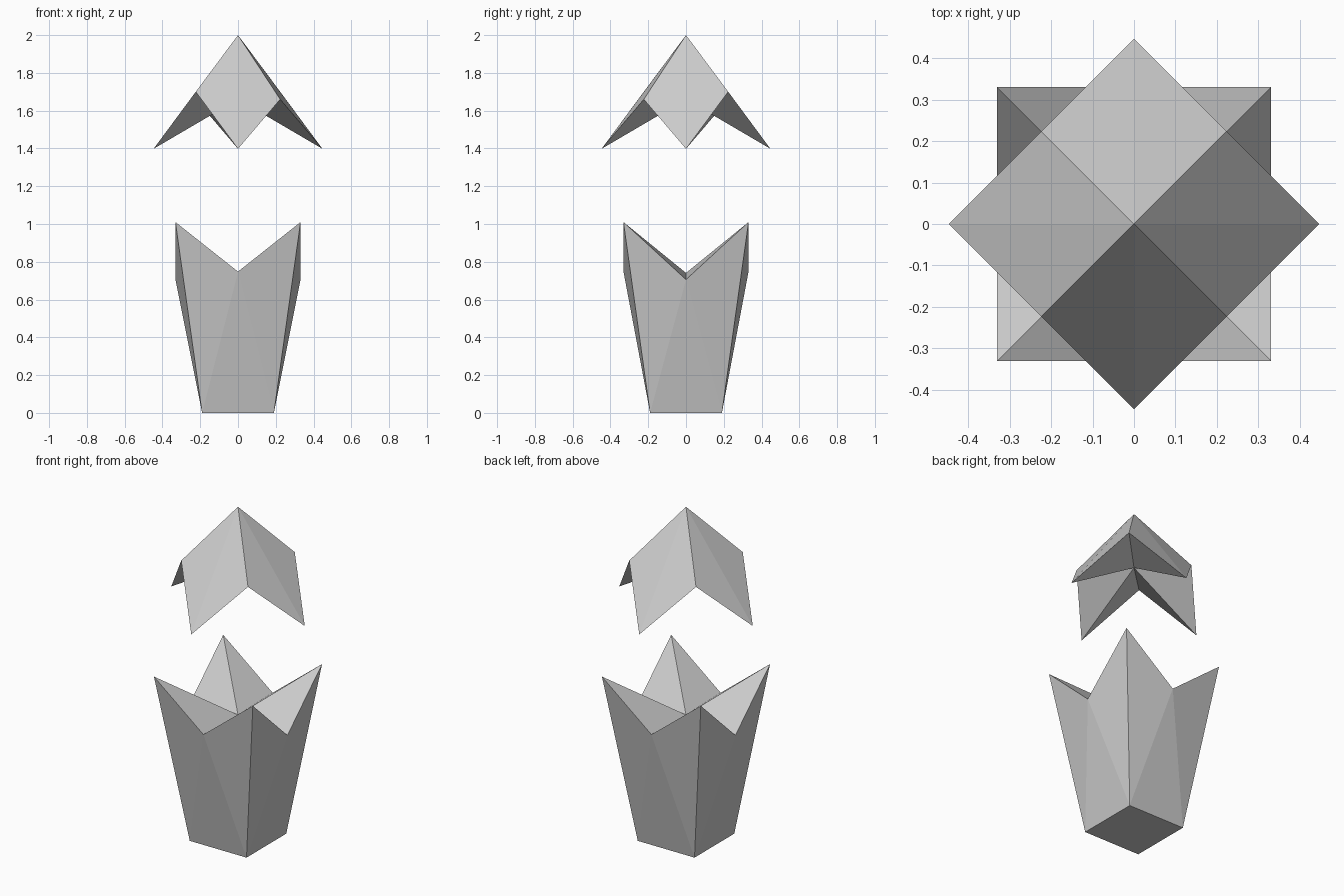
import bpy

if "Cube" in bpy.data.objects:
    bpy.data.objects.remove(bpy.data.objects["Cube"])


def make_object(name, verts, faces):
    mesh = bpy.data.meshes.new(name)
    mesh.from_pydata(verts, [], faces)
    mesh.update()
    obj = bpy.data.objects.new(name, mesh)
    bpy.context.collection.objects.link(obj)
    return obj


SQUARE = [(-1, -1), (1, -1), (1, 1), (-1, 1)]
CROSS = [(0, -1), (1, 0), (0, 1), (-1, 0)]

# Lower cup: square foot flaring to four pointed corners, folded top
base, rim = 0.19, 0.331
verts = [(x * base, y * base, 0) for x, y in SQUARE]
verts += [(x * rim, y * rim, 1.01) for x, y in SQUARE]
verts += [(x * rim, y * rim, 0.748 if x == 0 else 0.706) for x, y in CROSS]
verts.append((0, 0, 0.741))
faces = [(3, 2, 1, 0)]
for i in range(4):
    j = (i + 1) % 4
    # outer side: a tall central triangle between two flared ones
    faces += [(i, j, 8 + i), (j, 4 + j, 8 + i), (4 + i, i, 8 + i)]
    # top: folds running from the rim into the centre
    faces += [(4 + i, 8 + i, 12), (8 + i, 4 + j, 12)]
make_object("lower_cup", verts, faces)

# Upper cap: four folded petals hanging from the apex
tip, fold = 0.447, 0.2235
verts = [(x * tip, y * tip, 1.398) for x, y in CROSS]
verts += [(x * fold, y * fold, 1.70 if x * y > 0 else 1.66) for x, y in SQUARE]
verts += [(0, 0, 2.0), (0, 0, 1.66)]
faces = []
for i in range(4):
    j = (i + 1) % 4
    # outer petal, creased from apex to tip
    faces += [(8, 4 + i, i), (8, i, 4 + j)]
    # underside of the petal
    faces += [(9, i, 4 + i), (9, 4 + j, i)]
make_object("upper_cap", verts, faces)
